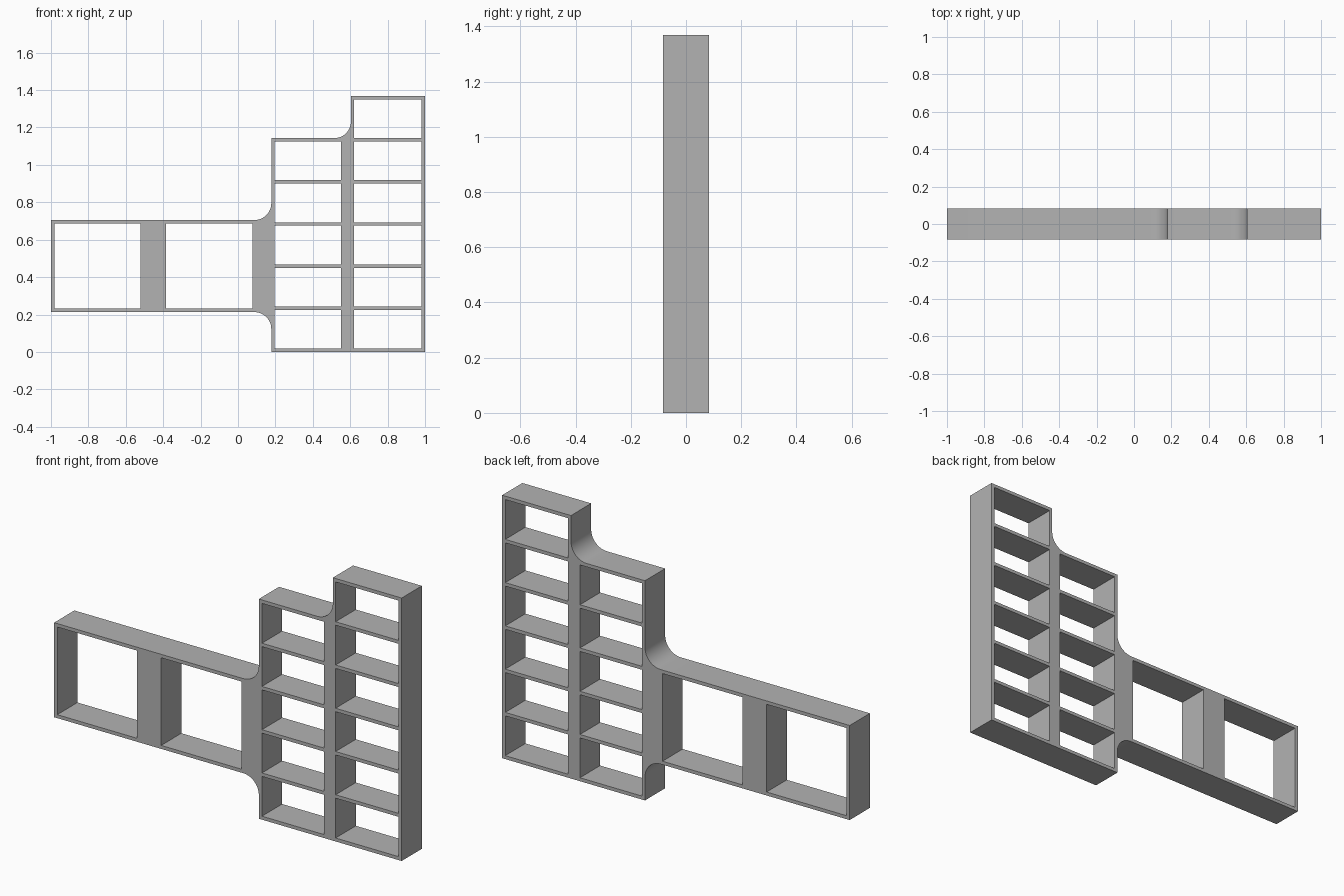
import bpy
import bmesh
from math import cos, sin, radians
from mathutils import Matrix

cube = bpy.data.objects.get("Cube")
if cube:
    bpy.data.objects.remove(cube, do_unlink=True)

HALF_DEPTH = 0.083
BOARD = 0.018
LOW, HIGH = 0.213, 0.705            # side wing bottom and top
TOWER, STEP = 0.178, 0.604          # left edges of the two columns
TOP_A, TOP_B = 1.143, 1.368         # heights of the two columns
FILLET = 0.09
SEGMENTS = 12

grey = bpy.data.materials.new("plain_grey")
grey.use_nodes = True
color = (0.45, 0.45, 0.45, 1)
grey.diffuse_color = color
grey.node_tree.nodes["Principled BSDF"].inputs["Base Color"].default_value = color


def arc(cx, cz, start, end):
    """Points of a concave corner, angles in degrees."""
    angles = [radians(start + (end - start) * i / SEGMENTS) for i in range(SEGMENTS + 1)]
    return [(cx + FILLET * cos(a), cz + FILLET * sin(a)) for a in angles]


def rectangle(x0, x1, z0, z1):
    return [(x0, z0), (x1, z0), (x1, z1), (x0, z1)]


# Outer silhouette with rounded inner corners
outline = [(TOWER, 0), (1, 0), (1, TOP_B), (STEP, TOP_B)]
outline += arc(STEP - FILLET, TOP_A + FILLET, 0, -90)
outline += [(TOWER, TOP_A)]
outline += arc(TOWER - FILLET, HIGH + FILLET, 0, -90)
outline += [(-1, HIGH), (-1, LOW)]
outline += arc(TOWER - FILLET, LOW - FILLET, 90, 0)

# Large wing openings, then the shelf compartments of each column
loops = [outline]
for x0, x1 in ((-0.982, -0.522), (-0.384, 0.077)):
    loops.append(rectangle(x0, x1, LOW + BOARD, HIGH - BOARD))
for x0, x1, rows in ((0.196, 0.552, 5), (0.62, 0.982, 6)):
    for row in range(rows):
        z0 = BOARD + row * 0.225
        loops.append(rectangle(x0, x1, z0, z0 + 0.207))

# Fill the profile around its openings and give it depth
bm = bmesh.new()
for loop in loops:
    verts = [bm.verts.new((x, -HALF_DEPTH, z)) for x, z in loop]
    for a, b in zip(verts, verts[1:] + verts[:1]):
        bm.edges.new((a, b))
bmesh.ops.triangle_fill(bm, edges=bm.edges[:], use_beauty=True, normal=(0, -1, 0))
result = bmesh.ops.extrude_face_region(bm, geom=bm.faces[:], use_keep_orig=True)
moved = [g for g in result["geom"] if isinstance(g, bmesh.types.BMVert)]
bmesh.ops.transform(bm, matrix=Matrix.Translation((0, 2 * HALF_DEPTH, 0)), verts=moved)
bmesh.ops.recalc_face_normals(bm, faces=bm.faces[:])

mesh = bpy.data.meshes.new("shelf_frame")
bm.to_mesh(mesh)
bm.free()
mesh.materials.append(grey)
shelf = bpy.data.objects.new("shelf_frame", mesh)
bpy.context.collection.objects.link(shelf)

# Smooth the curved corners, keep board edges crisp
bpy.ops.object.select_all(action="DESELECT")
shelf.select_set(True)
bpy.context.view_layer.objects.active = shelf
bpy.ops.object.shade_smooth_by_angle(angle=radians(30))
